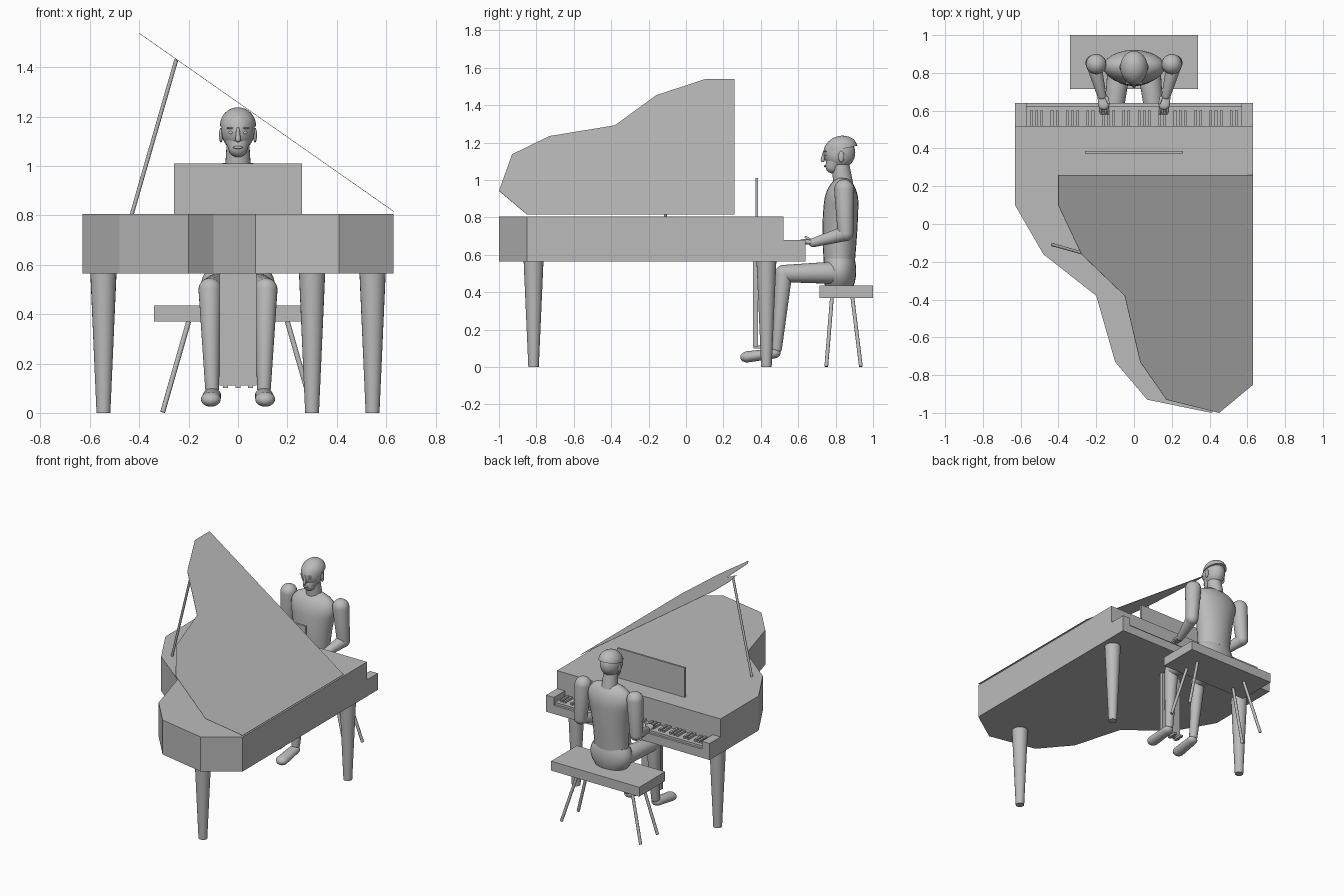
import bpy, bmesh, math
from mathutils import Vector, Matrix

cube = bpy.data.objects.get("Cube")
if cube:
    bpy.data.objects.remove(cube, do_unlink=True)

grey = bpy.data.materials.new("plain grey")
grey.use_nodes = True
grey.diffuse_color = (0.5, 0.5, 0.5, 1)
grey.node_tree.nodes["Principled BSDF"].inputs["Base Color"].default_value = grey.diffuse_color


def finish(name, bm, smooth=False, paired=False):
    """Turn a bmesh into a named object, smoothed or mirrored across x if asked."""
    bmesh.ops.recalc_face_normals(bm, faces=bm.faces)
    mesh = bpy.data.meshes.new(name)
    bm.to_mesh(mesh)
    bm.free()
    mesh.materials.append(grey)
    ob = bpy.data.objects.new(name, mesh)
    bpy.context.collection.objects.link(ob)
    if smooth:
        bpy.ops.object.select_all(action='DESELECT')
        ob.select_set(True)
        bpy.context.view_layer.objects.active = ob
        bpy.ops.object.shade_smooth_by_angle(angle=math.radians(40))
    if paired:
        mirror = ob.modifiers.new("mirror", 'MIRROR')
        mirror.use_mirror_merge = False
    return ob


def add_box(bm, low, high):
    low, high = Vector(low), Vector(high)
    place = Matrix.Translation((low + high) / 2) @ Matrix.Diagonal((*(high - low), 1))
    bmesh.ops.create_cube(bm, size=1, matrix=place)


def box(name, low, high, paired=False):
    bm = bmesh.new()
    add_box(bm, low, high)
    return finish(name, bm, paired=paired)


def prism(name, outline, bottom, top):
    bm = bmesh.new()
    face = bm.faces.new([bm.verts.new((x, y, bottom)) for x, y in outline])
    extruded = bmesh.ops.extrude_face_region(bm, geom=[face])["geom"]
    moved = [item for item in extruded if isinstance(item, bmesh.types.BMVert)]
    bmesh.ops.translate(bm, vec=(0, 0, top - bottom), verts=moved)
    return finish(name, bm)


def loft(name, rings, paired=False, sides=24):
    """Skin elliptical rings (centre, half width, half depth) set across their path."""
    bm = bmesh.new()
    loops = []
    for i, (centre, width, depth) in enumerate(rings):
        after, before = rings[min(i + 1, len(rings) - 1)][0], rings[max(i - 1, 0)][0]
        along = (after - before).normalized()
        across = (Vector((1, 0, 0)) - along * along.x).normalized()
        up = along.cross(across)
        angles = [math.tau * k / sides for k in range(sides)]
        loops.append([bm.verts.new(centre + across * width * math.cos(a) + up * depth * math.sin(a))
                      for a in angles])
    for lower, upper in zip(loops, loops[1:]):
        for k in range(sides):
            bm.faces.new((lower[k - 1], lower[k], upper[k], upper[k - 1]))
    bm.faces.new(loops[0])
    bm.faces.new(loops[-1])
    return finish(name, bm, smooth=True, paired=paired)


def rod(name, start, end, start_radius, end_radius, paired=False):
    """Tapered rod with flat ends."""
    return loft(name, [(Vector(start), start_radius, start_radius),
                       (Vector(end), end_radius, end_radius)], paired)


def limb(name, start, end, start_radius, end_radius, paired=True, squash=1):
    """Tapered limb with rounded ends."""
    start, end = Vector(start), Vector(end)
    along = (end - start).normalized()
    quarter = [math.radians(a) for a in range(0, 90, 16)]
    rings = [(start - along * start_radius * math.sin(a), start_radius * math.cos(a))
             for a in reversed(quarter)]
    rings += [(end + along * end_radius * math.sin(a), end_radius * math.cos(a)) for a in quarter]
    return loft(name, [(centre, r, r * squash) for centre, r in rings], paired)


def ball(name, centre, size, paired=False):
    bm = bmesh.new()
    place = Matrix.Translation(centre) @ Matrix.Diagonal((*size, 1))
    bmesh.ops.create_uvsphere(bm, u_segments=24, v_segments=16, radius=1, matrix=place)
    return finish(name, bm, smooth=True, paired=paired)


# Shared measures of the piano
side, case_front, key_front = 0.63, 0.52, 0.64
case_bottom, case_top = 0.565, 0.805
key_bed_top, key_top = 0.625, 0.64

# Case and open lid share one outline
bent_side = [(-side, 0.1), (-0.48, -0.16), (-0.2, -0.38), (-0.1, -0.73),
             (0.07, -0.93), (0.41, -1), (side, -0.85)]
prism("piano_case", [(-side, case_front), *bent_side, (side, case_front)], case_bottom, case_top)
lid = prism("piano_lid", [(-side, 0.26), *bent_side, (side, 0.26)], 0, 0.002)
hinge = Matrix.Translation((side, 0, case_top + 0.01))
lid.data.transform(hinge @ Matrix.Rotation(math.radians(35), 4, 'Y') @ Matrix.Translation((-side, 0, 0)))
rod("lid_prop", (-0.43, -0.11, case_top), (-0.25, -0.16, 1.43), 0.008, 0.008)
box("music_stand", (-0.26, 0.372, case_top), (0.26, 0.386, 1.01))

# Keyboard: six octaves, black keys on the gaps between white ones
key_side = 0.57
box("key_bed", (-key_side, case_front, case_bottom), (key_side, key_front, key_bed_top))
box("white_keys", (-key_side, case_front, key_bed_top), (key_side, key_front - 0.015, key_top))
box("key_cheeks", (key_side, case_front, case_bottom), (side, key_front, 0.68), paired=True)
bm = bmesh.new()
white_count = 42
for gap in range(white_count):
    if gap % 7 in (1, 2, 3, 5, 6):
        x = key_side * (2 * gap / white_count - 1)
        add_box(bm, (x - 0.007, case_front, key_top), (x + 0.007, 0.6, key_top + 0.015))
finish("black_keys", bm)

# Piano legs and pedals
for name, x, y in (("tail_leg", 0.3, -0.815), ("right_leg", -0.545, 0.43), ("left_leg", 0.545, 0.43)):
    rod("piano_" + name, (x, y, 0), (x, y, case_bottom), 0.028, 0.053)
box("pedal_board", (-0.075, 0.358, 0.11), (0.075, 0.384, case_bottom))
for name, x in (("right", -0.05), ("middle", 0), ("left", 0.05)):
    box(name + "_pedal", (x - 0.01, 0.36, 0.1), (x + 0.01, 0.43, 0.115))

# Bench with splayed legs
bench_bottom, bench_top = 0.37, 0.435
box("bench_seat", (-0.34, 0.715, bench_bottom), (0.34, 1, bench_top))
for name, top, foot in (("front", 0.78, 0.75), ("rear", 0.89, 0.935)):
    rod("bench_legs_" + name, (0.305, foot, 0.003), (0.2, top, bench_bottom), 0.01, 0.01, paired=True)

# Trunk: widens up to the chest, then rounds over at the shoulders
waist, collar = 0.57, 1.01
torso = []
for step in range(21):
    t = step / 20
    rounding = math.sqrt(1 - (max(t - 0.7, 0) / 0.32) ** 2)
    centre = Vector((0, 0.82 + 0.02 * t * t, waist + (collar - waist) * t))
    torso.append((centre, (0.12 + 0.08 * t * t) * rounding,
                  (0.084 + 0.01 * math.sin(math.pi * t)) * rounding))
loft("torso", torso)
hips = []
for step in range(9):
    t = step / 8
    swell = math.sin(math.pi * (0.2 + 0.55 * t))
    hips.append((Vector((0, 0.82, bench_top + (waist + 0.01 - bench_top) * t)), 0.15 * swell ** 0.5, 0.09 * swell ** 0.3))
loft("pelvis", hips)
rod("neck", (0, 0.84, collar - 0.03), (0, 0.825, 1.09), 0.053, 0.046)

# Head and face
ball("skull", (0, 0.82, 1.145), (0.068, 0.085, 0.085))
limb("jaw", (0, 0.806, 1.125), (0, 0.785, 1.075), 0.066, 0.04, paired=False)
quarter = [math.radians(a) for a in range(0, 90, 11)]
loft("hair_cap", [(Vector((0, 0.83 - 0.015 * math.sin(a), 1.165 + 0.07 * math.sin(a))),
                   0.073 * math.cos(a), 0.088 * math.cos(a)) for a in quarter])
limb("nose", (0, 0.731, 1.107), (0, 0.738, 1.15), 0.011, 0.006, paired=False)
ball("mouth", (0, 0.745, 1.075), (0.02, 0.008, 0.006))
ball("ears", (0.069, 0.83, 1.125), (0.008, 0.016, 0.03), paired=True)
ball("eyes", (0.027, 0.748, 1.135), (0.011, 0.007, 0.007), paired=True)
ball("eyebrows", (0.028, 0.746, 1.153), (0.018, 0.007, 0.004), paired=True)

# Arms reaching to the keys
elbow, wrist, knuckles = (0.215, 0.853, 0.715), (0.17, 0.68, 0.665), (0.16, 0.635, 0.67)
limb("upper_arms", (0.2, 0.846, 0.95), elbow, 0.054, 0.042)
limb("forearms", elbow, wrist, 0.041, 0.024)
limb("hands", wrist, knuckles, 0.024, 0.03, squash=0.5)
for finger in range(4):
    base = Vector(knuckles) + Vector((0.013 * (finger - 1.5), 0, 0))
    limb("fingers", base, base + Vector((-0.004, -0.05, -0.012)), 0.007, 0.005)
limb("thumbs", (0.145, 0.67, 0.675), (0.135, 0.64, 0.695), 0.009, 0.006)

# Seated legs
knee, ankle = (0.114, 0.522, 0.5), (0.105, 0.485, 0.1)
limb("thighs", (0.08, 0.82, 0.505), knee, 0.061, 0.046)
limb("shins", knee, ankle, 0.046, 0.028)
limb("shoes", (0.105, 0.47, 0.073), (0.11, 0.33, 0.055), 0.036, 0.04, squash=0.75)
